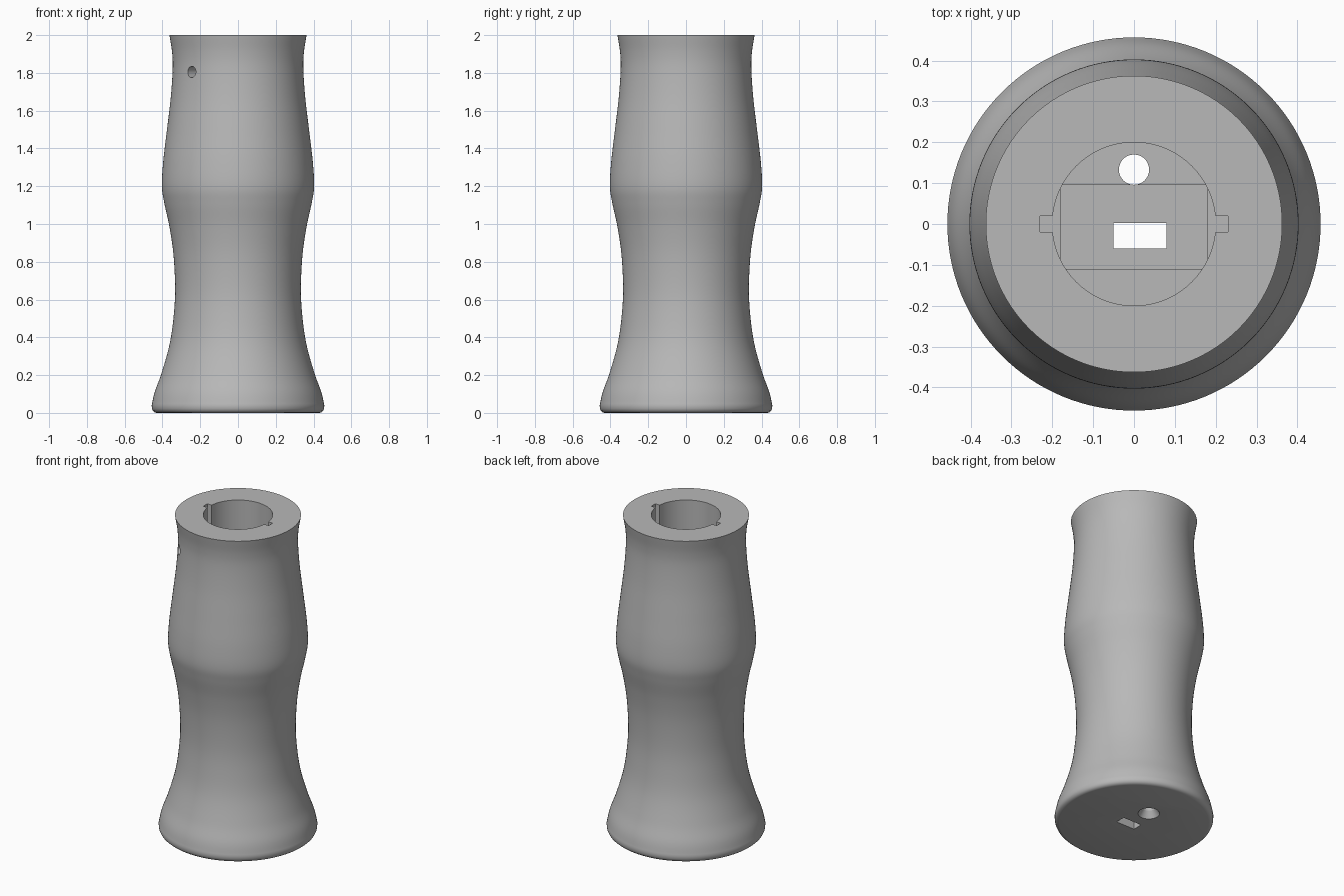
import bpy, bmesh, math
from mathutils import Matrix, Vector

old = bpy.data.objects.get("Cube")
if old:
    bpy.data.objects.remove(old, do_unlink=True)

grey = bpy.data.materials.new("plain grey")
grey.use_nodes = True
colour = (0.48, 0.48, 0.48, 1)
grey.diffuse_color = colour
grey.node_tree.nodes["Principled BSDF"].inputs["Base Color"].default_value = colour


def make_object(name, bm):
    bmesh.ops.recalc_face_normals(bm, faces=bm.faces)
    mesh = bpy.data.meshes.new(name)
    bm.to_mesh(mesh)
    bm.free()
    mesh.materials.append(grey)
    obj = bpy.data.objects.new(name, mesh)
    bpy.context.collection.objects.link(obj)
    return obj


def smooth_profile(points, steps=7):
    """Curve running through (radius, height) points."""
    pts = [Vector(p) for p in points]
    pts = [2 * pts[0] - pts[1]] + pts + [2 * pts[-1] - pts[-2]]
    out = []
    for a, b, c, d in zip(pts, pts[1:], pts[2:], pts[3:]):
        for i in range(steps):
            t = i / steps
            out.append(b + 0.5 * t * (c - a + t * (2 * a - 5 * b + 4 * c - d
                                                   + t * (3 * (b - c) + d - a))))
    return out + [pts[-2]]


def lathe(name, profile, segments=128):
    bm = bmesh.new()
    rings = [[bm.verts.new((r * math.cos(a), r * math.sin(a), z))
              for a in (2 * math.pi * i / segments for i in range(segments))]
             for r, z in profile]
    for low, high in zip(rings, rings[1:]):
        for i in range(segments):
            j = (i + 1) % segments
            bm.faces.new((low[i], low[j], high[j], high[i]))
    bm.faces.new(rings[0])
    bm.faces.new(rings[-1])
    return make_object(name, bm)


def box(name, x0, x1, y0, y1, z0, z1):
    bm = bmesh.new()
    bmesh.ops.create_cube(bm, size=1)
    size = Matrix.Diagonal((x1 - x0, y1 - y0, z1 - z0, 1))
    centre = Matrix.Translation(((x0 + x1) / 2, (y0 + y1) / 2, (z0 + z1) / 2))
    bm.transform(centre @ size)
    return make_object(name, bm)


def cone(name, r_low, r_high, length, matrix, segments=48):
    bm = bmesh.new()
    bmesh.ops.create_cone(bm, cap_ends=True, segments=segments, radius1=r_low,
                          radius2=r_high, depth=length, matrix=matrix)
    return make_object(name, bm)


# Waisted grip with a rounded foot
foot = [(0.43, 0), (0.442, 0.003), (0.451, 0.011), (0.456, 0.022)]
grip = [(0.457, 0.04), (0.441, 0.11), (0.405, 0.21), (0.363, 0.36), (0.342, 0.5),
        (0.333, 0.65), (0.341, 0.83), (0.362, 0.98), (0.39, 1.11), (0.403, 1.2),
        (0.396, 1.33), (0.376, 1.5), (0.356, 1.67), (0.346, 1.82), (0.349, 1.91),
        (0.363, 2)]
body = lathe("handle_body", foot + [tuple(p) for p in smooth_profile(grip)])

# Bore, keyways, floor recess and through holes
floor, recess_floor, above = 0.2, 0.1, 2.1
cord = Matrix.Translation((0, 0.133, 0))
pin = Matrix.Rotation(math.radians(225), 4, 'Z') @ \
    Matrix.Translation((0.3, 0, 1.805)) @ Matrix.Rotation(math.pi / 2, 4, 'Y')
cutters = [
    lathe("bore", [(0.2, floor), (0.2, above)]),
    box("keyways", -0.23, 0.23, -0.02, 0.02, floor, above),
    box("floor_recess", -0.18, 0.18, -0.11, 0.095, recess_floor, floor + 0.01),
    box("socket_opening", -0.05, 0.08, -0.06, 0.003, -0.1, floor),
    cone("cord_hole", 0.037, 0.037, 0.8, cord),
    cone("cord_countersink", 0.088, 0.037, 0.08, cord),
    cone("pin_hole", 0.03, 0.03, 0.3, pin),
]
bpy.context.view_layer.objects.active = body
for cutter in cutters:
    cutter.hide_render = True
    cut = body.modifiers.new(cutter.name, 'BOOLEAN')
    cut.operation = 'DIFFERENCE'
    cut.solver = 'EXACT'
    cut.object = cutter
    bpy.ops.object.modifier_apply(modifier=cut.name)
for cutter in cutters:
    bpy.data.objects.remove(cutter, do_unlink=True)

# Smooth walls, crisp rims
bpy.ops.object.select_all(action='DESELECT')
body.select_set(True)
bpy.ops.object.shade_smooth_by_angle(angle=math.radians(30))
